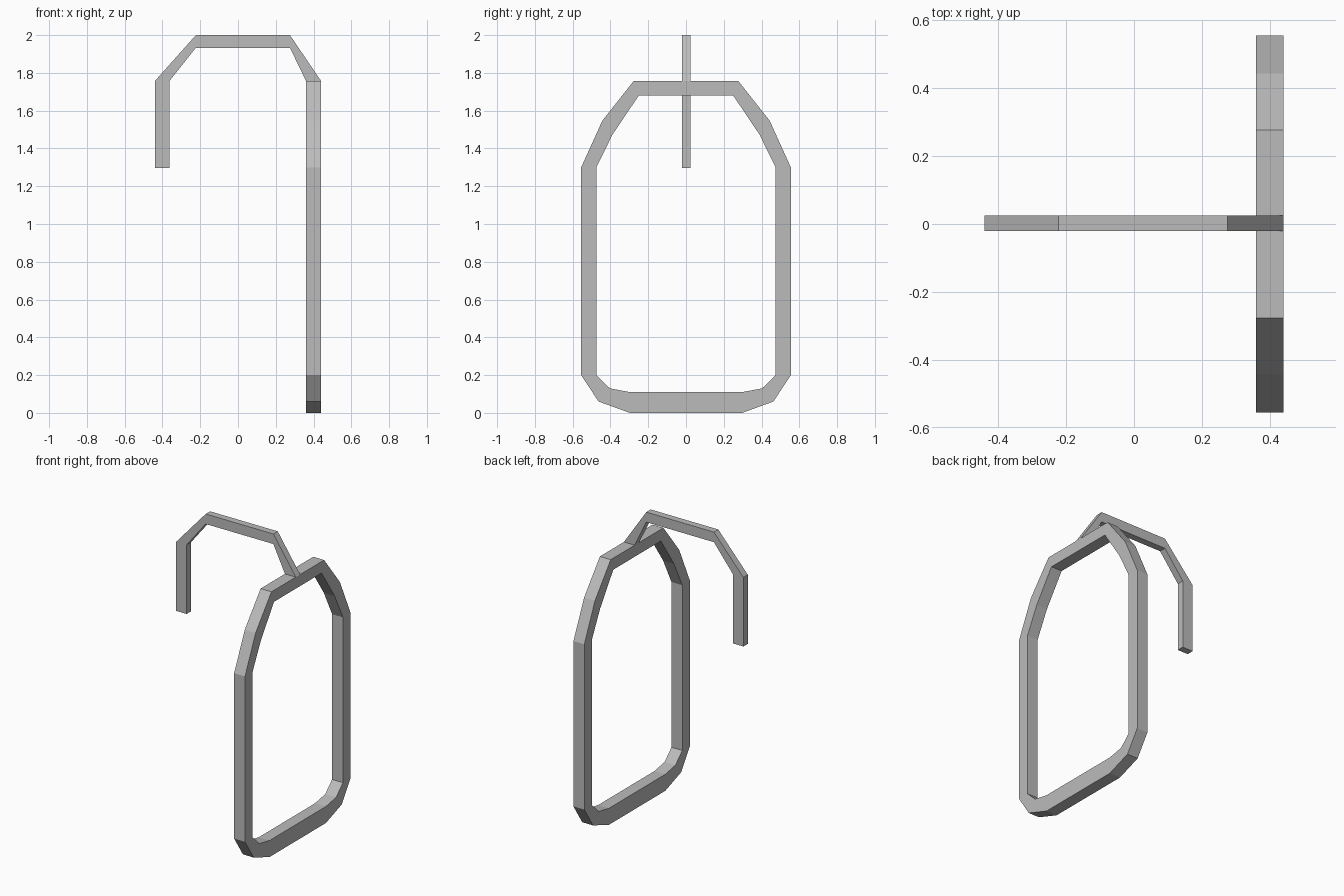
import bpy, bmesh
from mathutils import Vector

if "Cube" in bpy.data.objects:
    bpy.data.objects.remove(bpy.data.objects["Cube"])

grey = bpy.data.materials.new("plain grey")
grey.diffuse_color = (0.5, 0.5, 0.5, 1)
grey.use_nodes = True
grey.node_tree.nodes["Principled BSDF"].inputs["Base Color"].default_value = grey.diffuse_color


def band(name, outer, inner, place, lo, hi, closed):
    """Sweep a flat band between two outlines, extruded from lo to hi."""
    bm = bmesh.new()
    rings = [[bm.verts.new(place(p, d)) for p, d in
              ((o, lo), (o, hi), (i, hi), (i, lo))]
             for o, i in zip(outer, inner)]
    n = len(rings)
    for k in range(n if closed else n - 1):
        a, b = rings[k], rings[(k + 1) % n]
        for j in range(4):
            m = (j + 1) % 4
            bm.faces.new((a[j], a[m], b[m], b[j]))
    if not closed:
        bm.faces.new(rings[0])
        bm.faces.new(rings[-1])
    bmesh.ops.recalc_face_normals(bm, faces=bm.faces)
    mesh = bpy.data.meshes.new(name)
    bm.to_mesh(mesh)
    bm.free()
    mesh.materials.append(grey)
    obj = bpy.data.objects.new(name, mesh)
    bpy.context.collection.objects.link(obj)
    return obj


def mirrored(half):
    return half + [(-y, z) for y, z in reversed(half)]


# Upright loop, drawn as half an outline in y and z
loop_outer = [(0.277, 1.757), (0.443, 1.547), (0.555, 1.30),
              (0.555, 0.20), (0.463, 0.06), (0.297, 0.0)]
loop_inner = [(0.25, 1.68), (0.388, 1.475), (0.475, 1.30),
              (0.475, 0.20), (0.403, 0.13), (0.297, 0.11)]
band("loop_frame", mirrored(loop_outer), mirrored(loop_inner),
     lambda p, d: Vector((d, p[0], p[1])), 0.36, 0.44, True)

# Hook rising from the top of the loop, drawn in x and z
hook_outer = [(-0.44, 1.297), (-0.44, 1.757), (-0.223, 2.0),
              (0.275, 2.0), (0.44, 1.757)]
hook_inner = [(-0.363, 1.297), (-0.363, 1.757), (-0.223, 1.933),
              (0.275, 1.933), (0.36, 1.757)]
band("hook", hook_outer, hook_inner,
     lambda p, d: Vector((p[0], d, p[1])), -0.021, 0.025, False)
